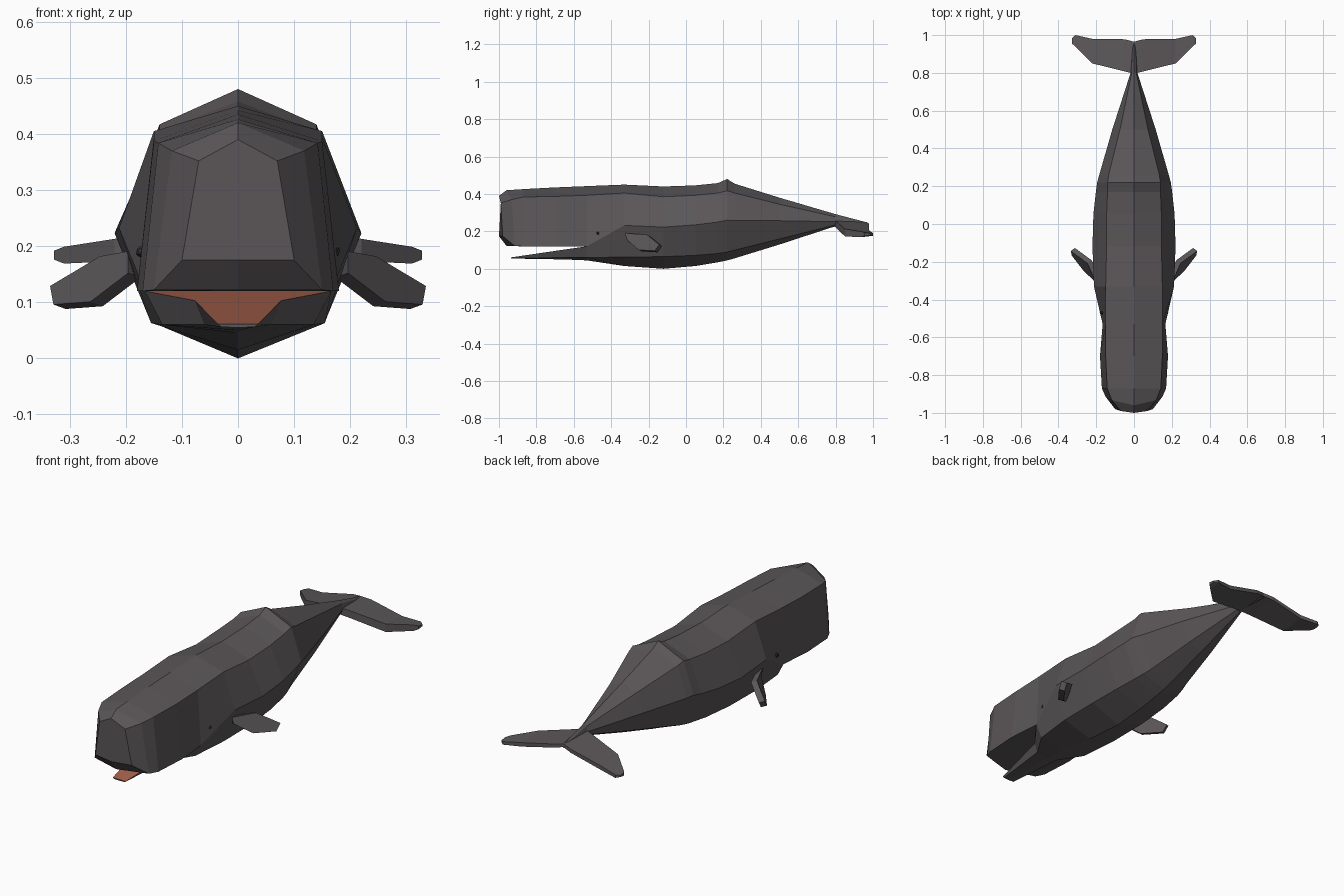
import bpy, bmesh
from mathutils import Vector

if "Cube" in bpy.data.objects:
    bpy.data.objects.remove(bpy.data.objects["Cube"])


def material(name, rgb):
    m = bpy.data.materials.new(name)
    m.diffuse_color = (*rgb, 1)
    m.use_nodes = True
    m.node_tree.nodes["Principled BSDF"].inputs["Base Color"].default_value = m.diffuse_color
    return m


SKIN = material("charcoal skin", (0.105, 0.095, 0.099))
MOUTH = material("mouth orange", (0.40, 0.125, 0.075))
EYE = material("eye dark", (0.03, 0.028, 0.03))


def finish(name, bm, *mats):
    bmesh.ops.recalc_face_normals(bm, faces=bm.faces)
    me = bpy.data.meshes.new(name)
    bm.to_mesh(me)
    bm.free()
    for m in mats:
        me.materials.append(m)
    ob = bpy.data.objects.new(name, me)
    bpy.context.collection.objects.link(ob)
    return ob


def loft(name, rings, *mats, paint=None):
    """Skin a row of closed rings and cap both ends; paint = side index given colour 2."""
    bm = bmesh.new()
    rows = [[bm.verts.new(p) for p in r] for r in rings]
    n = len(rows[0])
    for a, b in zip(rows, rows[1:]):
        for i in range(n):
            j = (i + 1) % n
            f = bm.faces.new((a[i], a[j], b[j], b[i]))
            if i == paint:
                f.material_index = 1
    bm.faces.new(rows[0])
    bm.faces.new(rows[-1])
    return finish(name, bm, *mats)


def mirror_ring(half):
    """Close a half section (first and last points may lie on x = 0)."""
    other = [(-x, y, z) for x, y, z in reversed(half) if x > 0]
    return half + other


# Head: y, ridge z, shoulder x z, lower edge x z, nose curvature
head = [
    (-1.00, .390, .070, .352, .100, .175, 2.0),
    (-0.96, .420, .118, .370, .150, .122, 2.0),
    (-0.87, .426, .142, .384, .170, .120, 0),
    (-0.70, .435, .150, .387, .180, .120, 0),
    (-0.53, .442, .150, .393, .166, .120, 0),
]
loft("head", [mirror_ring([(0, y, t), (sx, y + c * sx * sx, sz),
                           (mx, y + c * mx * mx, mz), (0, y, mz)])
              for y, t, sx, sz, mx, mz, c in head], SKIN)

# Body: y, ridge z, shoulder x z, flank x z, lower x z, belly z
body = [
    (-0.53, .442, .150, .393, .166, .120, .135, .060, .045),
    (-0.33, .450, .150, .405, .212, .232, .155, .063, .015),
    (-0.12, .440, .145, .385, .220, .223, .155, .065, .000),
    (0.05, .446, .145, .393, .215, .235, .145, .072, .015),
    (0.17, .458, .140, .405, .202, .250, .130, .082, .035),
    (0.22, .480, .140, .417, .195, .260, .120, .090, .045),
    (0.26, .455, .134, .405, .184, .257, .110, .100, .056),
    (0.50, .380, .074, .345, .115, .257, .070, .160, .130),
    (0.80, .292, .012, .278, .018, .252, .012, .235, .228),
    (0.96, .250, .006, .246, .010, .238, .008, .230, .226),
]
loft("body", [mirror_ring([(0, y, t), (sx, y, sz), (mx, y, mz), (lx, y, lz), (0, y, b)])
              for y, t, sx, sz, mx, mz, lx, lz, b in body], SKIN)

# Lower jaw: y, top x z, lower x z, keel z; its upper side is the mouth lining
jaw = [
    (-0.935, .036, .061, .030, .056, .055),
    (-0.65, .077, .103, .060, .060, .050),
    (-0.53, .166, .120, .135, .060, .045),
]
loft("lower_jaw", [mirror_ring([(tx, y, tz), (lx, y, lz), (0, y, k)])
                   for y, tx, tz, lx, lz, k in jaw], SKIN, MOUTH, paint=4)

# Tail flukes: x, leading y, trailing y, middle z, thickness
fluke = [
    (0.00, .795, .965, .242, .034),
    (0.05, .808, .978, .232, .036),
    (0.22, .850, .980, .193, .040),
    (0.31, .938, 1.00, .184, .030),
    (0.328, .955, .985, .184, .016),
]
span = [(-x, *r) for x, *r in reversed(fluke[1:])] + fluke
loft("tail_flukes", [[(x, a, z - t / 2), (x, a, z + t / 2), (x, b, z + t / 4), (x, b, z - t / 4)]
                     for x, a, b, z, t in span], SKIN)

# Pectoral fins and eyes, both sides
fin = [(.185, -.32, .187), (.185, -.305, .148), (.252, -.245, .097),
       (.318, -.16, .092), (.324, -.135, .125), (.235, -.20, .178)]
for side, tag in ((1, "left"), (-1, "right")):
    pts = [Vector((x * side, y, z)) for x, y, z in fin]
    off = Vector((.011 * side, -.008, .004))
    loft("fin_" + tag, [[p - off for p in pts], [p + off for p in pts]], SKIN)
    bm = bmesh.new()
    bmesh.ops.create_icosphere(bm, subdivisions=1, radius=.011)
    bmesh.ops.translate(bm, verts=bm.verts, vec=(.172 * side, -.47, .19))
    finish("eye_" + tag, bm, EYE)
